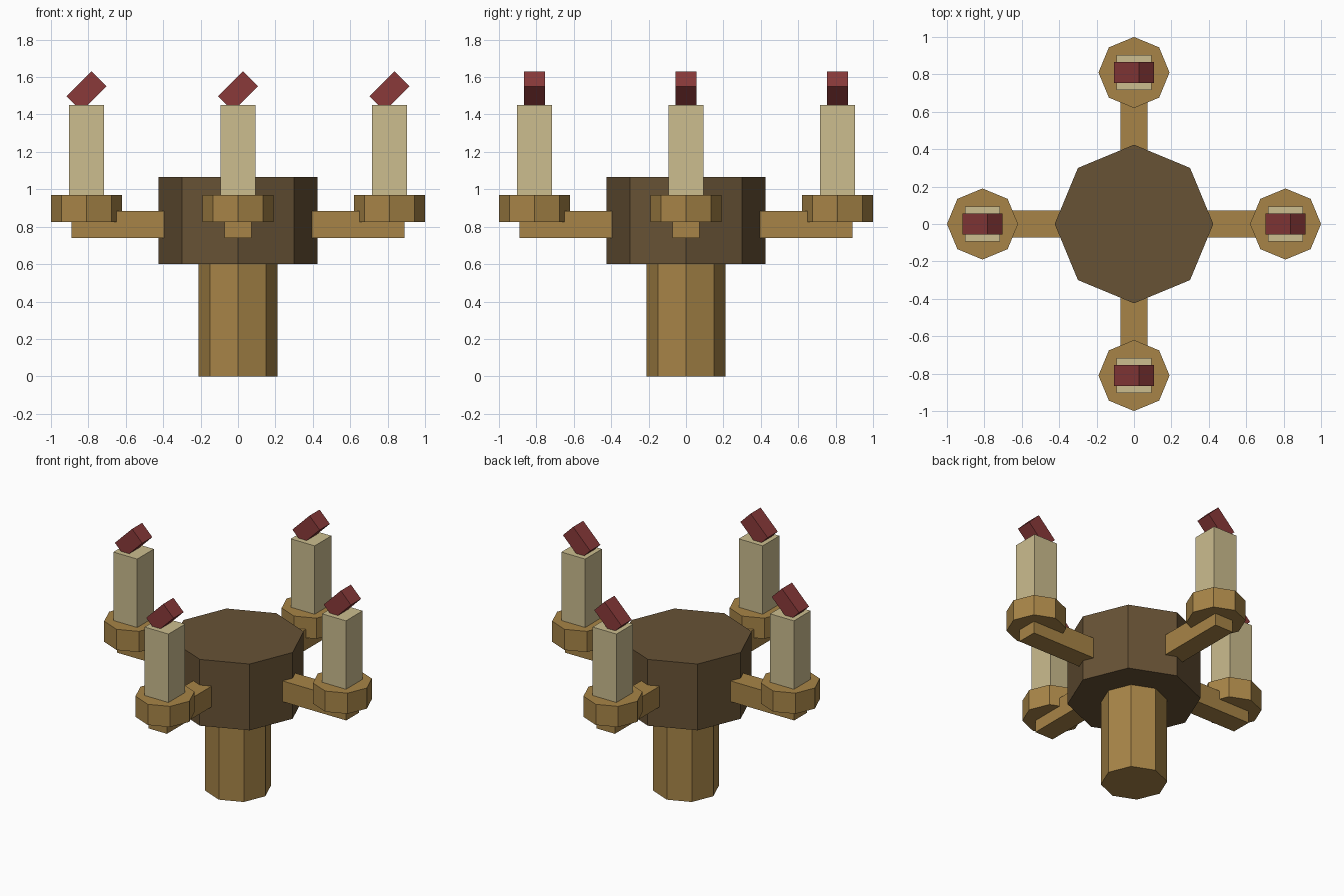
import bpy
import math
from mathutils import Vector

if "Cube" in bpy.data.objects:
    bpy.data.objects.remove(bpy.data.objects["Cube"])


def material(name, rgb):
    """Flat colour from 0-255 display values, stored as linear."""
    mat = bpy.data.materials.new(name)
    lin = [((c / 255 + 0.055) / 1.055) ** 2.4 for c in rgb]
    mat.diffuse_color = (*lin, 1.0)
    mat.use_nodes = True
    mat.node_tree.nodes["Principled BSDF"].inputs["Base Color"].default_value = mat.diffuse_color
    return mat


DARK_WOOD = material("dark wood", (103, 82, 53))
GOLD = material("gold wood", (167, 132, 71))
WAX = material("cream wax", (204, 189, 143))
RED = material("dark red", (138, 58, 58))


def octagon(name, radius, z0, z1, mat, xy=(0, 0)):
    """Eight-sided prism with a corner on the x axis."""
    bpy.ops.mesh.primitive_cylinder_add(
        vertices=8, radius=radius, depth=z1 - z0,
        location=(xy[0], xy[1], (z0 + z1) / 2))
    ob = bpy.context.object
    ob.name = name
    ob.data.materials.append(mat)
    return ob


def box(name, size, center, mat, rotation=(0, 0, 0)):
    bpy.ops.mesh.primitive_cube_add(size=1, location=center, rotation=rotation)
    ob = bpy.context.object
    ob.name = name
    ob.scale = size
    ob.data.materials.append(mat)
    return ob


# Central post and hub
octagon("post", 0.212, 0.0, 0.60, GOLD)
octagon("hub", 0.424, 0.60, 1.065, DARK_WOOD)

# Four arms, each with a cup, a candle and a tilted flame
REACH = 0.81
ARM_IN, ARM_OUT = 0.34, 0.89
for i, side in enumerate(("right", "back", "left", "front")):
    angle = i * math.pi / 2
    out = Vector((round(math.cos(angle)), round(math.sin(angle)), 0))
    spot = out * REACH
    middle = out * ((ARM_IN + ARM_OUT) / 2)
    box(f"{side}_arm", (ARM_OUT - ARM_IN, 0.143, 0.145),
        (middle.x, middle.y, 0.8125), GOLD, (0, 0, angle))
    octagon(f"{side}_cup", 0.19, 0.825, 0.97, GOLD, (spot.x, spot.y))
    box(f"{side}_candle", (0.185, 0.185, 0.50),
        (spot.x, spot.y, 1.20), WAX)
    # all flames lean the same way
    box(f"{side}_flame", (0.188, 0.112, 0.112),
        (spot.x, spot.y, 1.524), RED, (0, math.radians(-45), 0))
